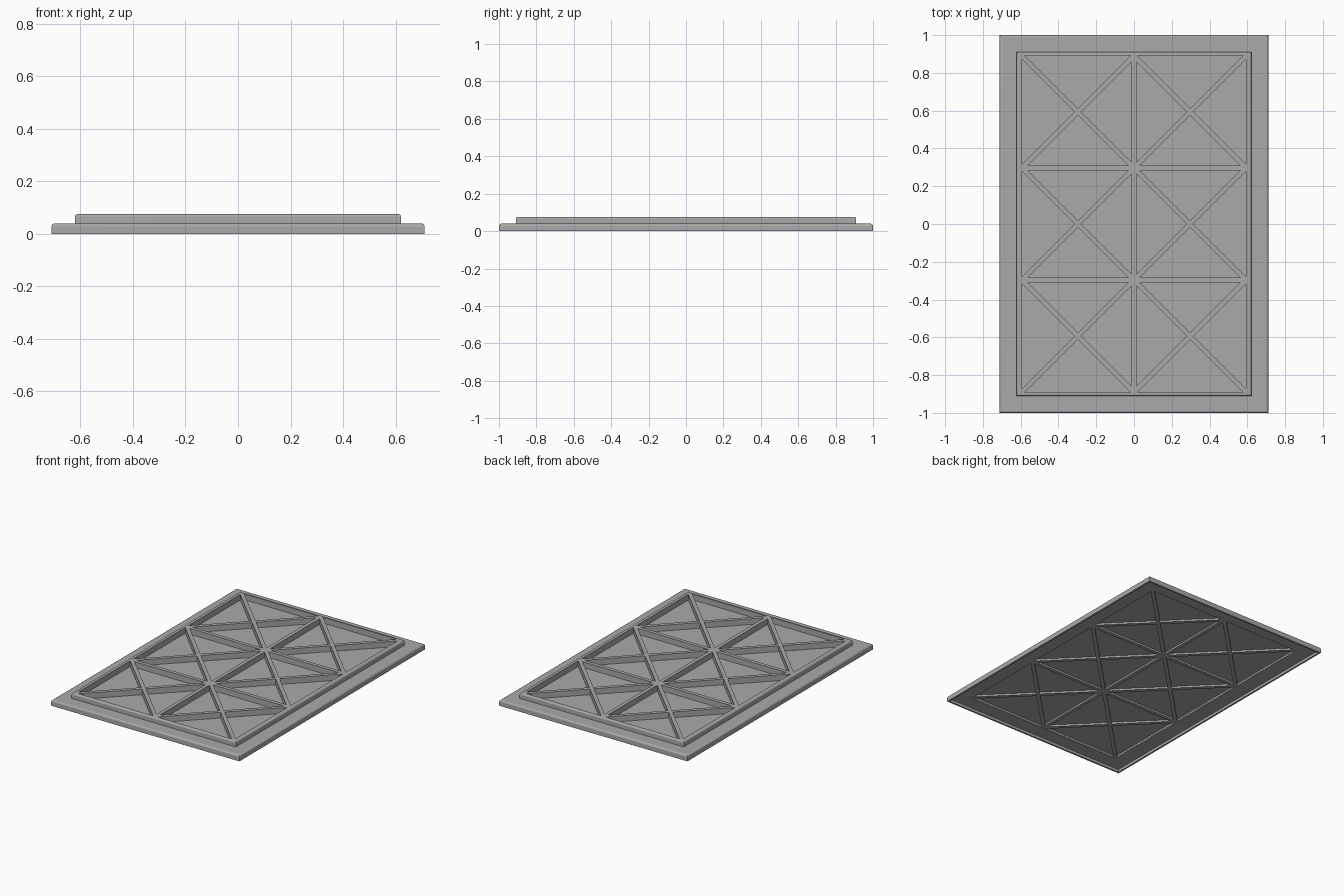
import bpy
import bmesh
import math

cube = bpy.data.objects.get("Cube")
if cube:
    bpy.data.objects.remove(cube, do_unlink=True)

grey = bpy.data.materials.new("mid grey")
grey.use_nodes = True
grey.diffuse_color = (0.4, 0.4, 0.4, 1)
grey.node_tree.nodes["Principled BSDF"].inputs["Base Color"].default_value = (0.4, 0.4, 0.4, 1)

HX, HY = 0.711, 1.0              # half size of the base flange
STEP = 0.09                      # inset of the raised frame
FLANGE_Z, TOP_Z = 0.04, 0.076
RIM, FLANGE_LOW = 0.012, 0.018   # rim thickness and underside of the flange
CELL = 0.297                     # half size of one braced square cell
RIB = 0.0125                     # half width of a rib
RIB_LOW = 0.022                  # underside of the ribs
PANE_LOW, PANE_HIGH = 0.034, 0.037


def make_object(name, bm):
    bmesh.ops.recalc_face_normals(bm, faces=bm.faces)
    mesh = bpy.data.meshes.new(name)
    bm.to_mesh(mesh)
    bm.free()
    mesh.materials.append(grey)
    obj = bpy.data.objects.new(name, mesh)
    bpy.context.collection.objects.link(obj)
    return obj


def rounded_edge(inset, z, radius, steps=4):
    """Profile points (inset, z) of a quarter round ending at height z."""
    angles = [math.pi / 2 * i / steps for i in range(steps + 1)]
    return [(inset + radius * (1 - math.cos(a)), z - radius * (1 - math.sin(a))) for a in angles]


def rectangle(x, y):
    return [(-x, -y), (x, -y), (x, y), (-x, y)]


def prism(bm, points, z0, z1):
    low = [bm.verts.new((x, y, z0)) for x, y in points]
    high = [bm.verts.new((x, y, z1)) for x, y in points]
    bm.faces.new(low)
    bm.faces.new(high)
    for i in range(len(points)):
        j = (i + 1) % len(points)
        bm.faces.new((low[i], low[j], high[j], high[i]))


def carve(obj, name, bm):
    """Cut the shape in bm out of obj."""
    cutter = make_object(name, bm)
    cutter.hide_render = True
    cut = obj.modifiers.new(name, "BOOLEAN")
    cut.operation = "DIFFERENCE"
    cut.solver = "EXACT"
    cut.object = cutter
    bpy.ops.object.modifier_apply(modifier=cut.name)
    bpy.data.objects.remove(cutter, do_unlink=True)


# Stepped frame: rectangular rings following a rounded two-step profile,
# closed below by a thin rim around the set-back underside
profile = [(RIM, FLANGE_LOW), (RIM, 0), (0, 0)] + rounded_edge(0, FLANGE_Z, 0.013)
profile += [(STEP, FLANGE_Z)] + rounded_edge(STEP, TOP_Z, 0.011)
bm = bmesh.new()
rings = [[bm.verts.new((x, y, z)) for x, y in rectangle(HX - inset, HY - inset)] for inset, z in profile]
for a, b in zip(rings, rings[1:]):
    for i in range(4):
        j = (i + 1) % 4
        bm.faces.new((a[i], a[j], b[j], b[i]))
bm.faces.new(rings[0])
bm.faces.new(rings[-1])
panel = make_object("braced_panel", bm)
bpy.ops.object.select_all(action="DESELECT")
panel.select_set(True)
bpy.context.view_layer.objects.active = panel

# Shallow opening below, leaving the ribs set back from the frame
bm = bmesh.new()
prism(bm, rectangle(2 * CELL + 0.002, 3 * CELL + 0.002), -0.05, RIB_LOW)
carve(panel, "underside_opening", bm)

# Triangular pockets, four per cell, from above and below a thin pane;
# they reach the frame outside and stop at a rib inside
bm = bmesh.new()
gap = RIB * math.sqrt(2)
for column in (-1, 1):
    for row in (-2, 0, 2):
        cx, cy = column * CELL, row * CELL
        for dx, dy in ((1, 0), (-1, 0), (0, 1), (0, -1)):
            at_frame = dx == column or dy * 2 == row != 0
            reach = CELL if at_frame else CELL - RIB
            half = reach - gap
            triangle = [(cx + dx * gap, cy + dy * gap)]
            for s in (1, -1):
                triangle.append((cx + dx * reach - s * dy * half, cy + dy * reach + s * dx * half))
            prism(bm, triangle, PANE_HIGH, TOP_Z + 0.05)
            prism(bm, triangle, -0.05, PANE_LOW)
carve(panel, "pockets", bm)

# Smooth rounded edges, flat broad faces
bpy.ops.object.shade_smooth_by_angle(angle=math.radians(35))
weighted = panel.modifiers.new("weighted_normals", "WEIGHTED_NORMAL")
weighted.keep_sharp = True
